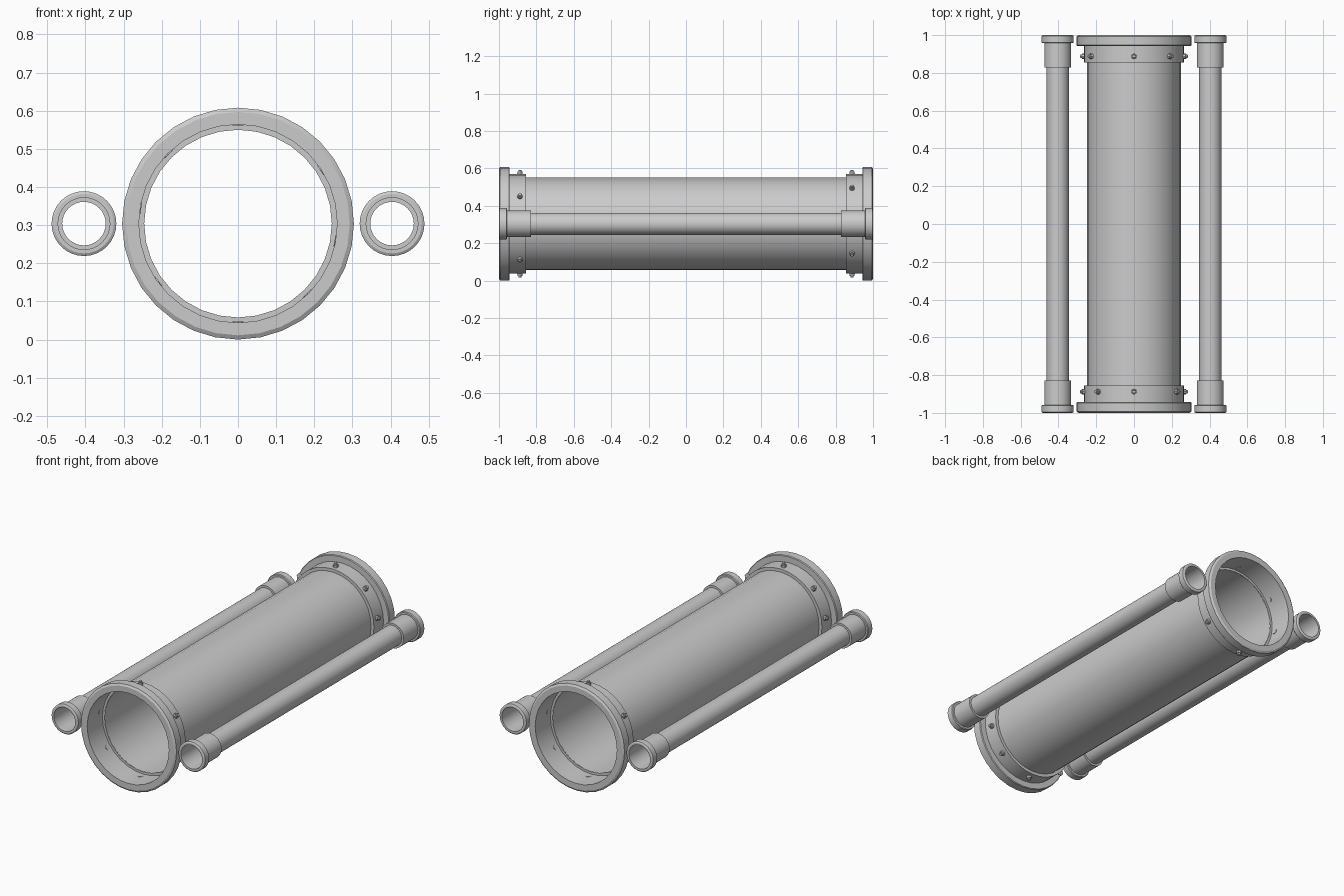
import bpy, bmesh, math
from mathutils import Matrix, Vector

if "Cube" in bpy.data.objects:
    bpy.data.objects.remove(bpy.data.objects["Cube"], do_unlink=True)

AXIS_Z = 0.304

grey = bpy.data.materials.new("plain_grey")
grey.use_nodes = True
colour = (0.6, 0.6, 0.6, 1)
grey.diffuse_color = colour
grey.node_tree.nodes["Principled BSDF"].inputs["Base Color"].default_value = colour


def finish(bm, name):
    bmesh.ops.recalc_face_normals(bm, faces=bm.faces)
    mesh = bpy.data.meshes.new(name)
    bm.to_mesh(mesh)
    bm.free()
    mesh.materials.append(grey)
    obj = bpy.data.objects.new(name, mesh)
    bpy.context.collection.objects.link(obj)
    bpy.ops.object.select_all(action='DESELECT')
    obj.select_set(True)
    bpy.context.view_layer.objects.active = obj
    bpy.ops.object.shade_smooth_by_angle(angle=math.radians(30))
    return obj


def lathe(name, profile, x, sides=32):
    """Revolve a closed (radius, y) profile around a lengthwise axis."""
    bm = bmesh.new()
    rings = []
    for i in range(sides):
        a = math.tau * i / sides
        rings.append([bm.verts.new((x + r * math.cos(a), y, AXIS_Z + r * math.sin(a)))
                      for r, y in profile])
    n = len(profile)
    for i in range(sides):
        a, b = rings[i], rings[(i + 1) % sides]
        for j in range(n):
            k = (j + 1) % n
            bm.faces.new((a[j], a[k], b[k], b[j]))
    return finish(bm, name)


def tube(name, radius, reach, x):
    inner = radius - 0.002
    lathe(name, [(radius, -reach), (radius, reach), (inner, reach), (inner, -reach)], x)


def collar(name, end, x, rim, sleeve, bore, pipe, step, tail, chamfer):
    """Flanged end socket: chamfered rim, narrower sleeve and stepped bore."""
    c = chamfer
    profile = [(bore, 1), (rim - c, 1), (rim, 1 - c * 0.6), (rim, step + 0.004),
               (rim - 0.004, step), (sleeve, step), (sleeve, tail),
               (pipe, tail), (pipe, tail + 0.005), (bore, tail + 0.005)]
    lathe(name, [(r, y * end) for r, y in profile], x)


def bolts(name, end):
    """Ring of eight radial bolts with a stepped nub on each head."""
    bm = bmesh.new()
    for angle in (33, 90, 135, 171, 216, 270, 315, 350):
        a = math.radians(angle)
        out = Vector((-end * math.cos(a), 0, math.sin(a)))
        turn = out.to_track_quat('Z', 'Y').to_matrix().to_4x4()
        for radius, low, high in ((0.015, 0.257, 0.279), (0.009, 0.279, 0.288)):
            spot = out * (low + high) / 2 + Vector((0, end * 0.888, AXIS_Z))
            bmesh.ops.create_cone(bm, cap_ends=True, segments=8, radius1=radius,
                                  radius2=radius * 0.9, depth=high - low,
                                  matrix=Matrix.Translation(spot) @ turn)
    finish(bm, name)


# Long tubes
tube("main_tube", 0.248, 0.858, 0)
for side, x in (("left", 0.404), ("right", -0.404)):
    tube(side + "_side_tube", 0.059, 0.832, x)

# End collars and bolts
for place, end in (("front", -1), ("back", 1)):
    collar(place + "_main_collar", end, 0, rim=0.304, sleeve=0.266, bore=0.26,
           pipe=0.247, step=0.943, tail=0.856, chamfer=0.011)
    bolts(place + "_bolts", end)
    for side, x in (("left", 0.404), ("right", -0.404)):
        collar(f"{place}_{side}_side_collar", end, x, rim=0.085, sleeve=0.071,
               bore=0.068, pipe=0.058, step=0.957, tail=0.828, chamfer=0.007)
